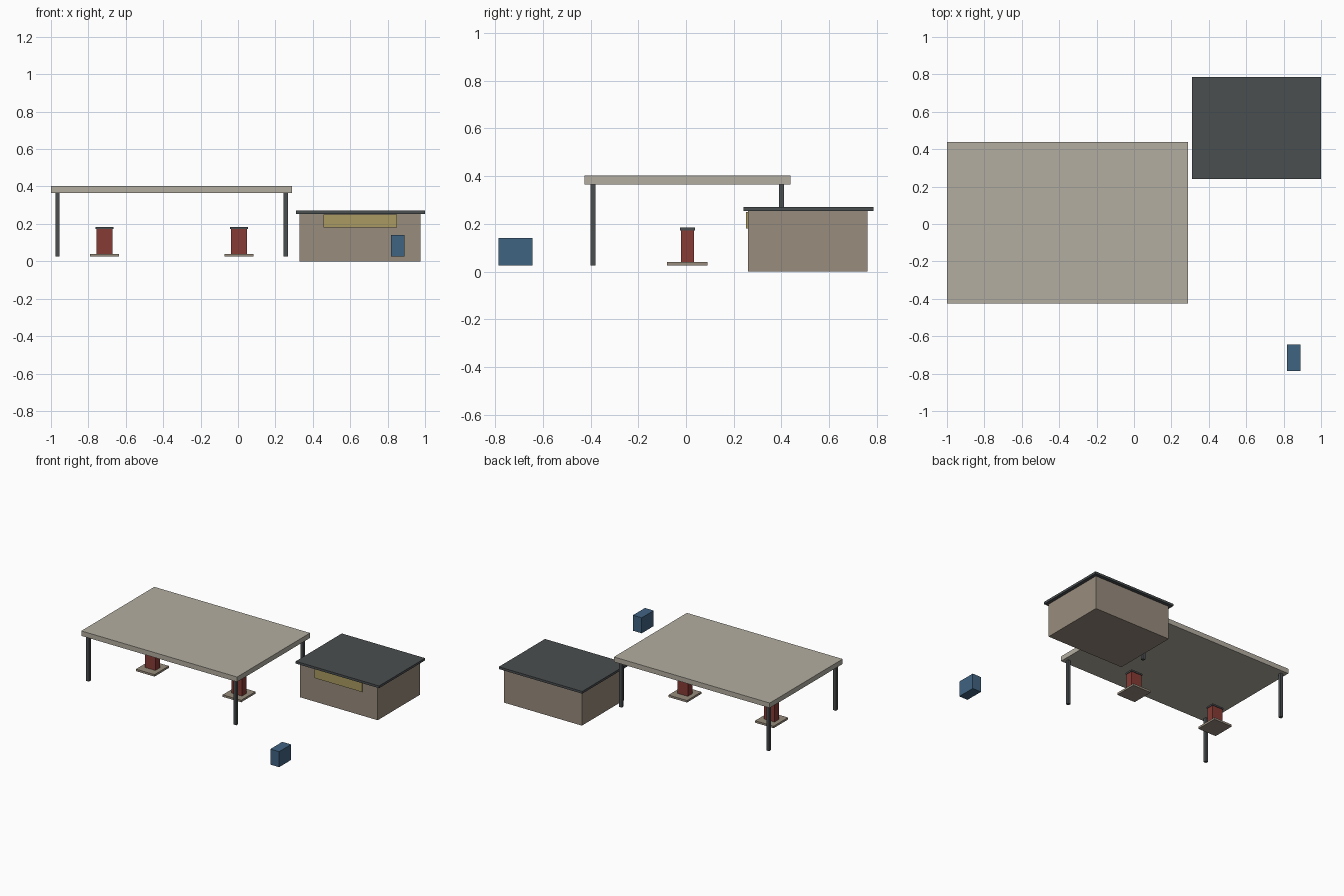
import bpy
import bmesh

cube = bpy.data.objects.get("Cube")
if cube:
    bpy.data.objects.remove(cube, do_unlink=True)


def linear(c):
    c /= 255
    return c / 12.92 if c <= 0.04045 else ((c + 0.055) / 1.055) ** 2.4


def material(name, r, g, b):
    m = bpy.data.materials.new(name)
    m.use_nodes = True
    color = (linear(r), linear(g), linear(b), 1)
    m.diffuse_color = color
    m.node_tree.nodes["Principled BSDF"].inputs["Base Color"].default_value = color
    return m


pale = material("pale_canopy", 179, 174, 161)
tan = material("tan_wall", 152, 140, 125)
slate = material("dark_slate", 74, 78, 80)
red = material("pump_red", 134, 59, 53)
blue = material("box_blue", 64, 99, 130)
yellow = material("sign_yellow", 170, 155, 98)


def box(name, x, y, z, mat):
    """Box spanning the given (low, high) ranges."""
    bm = bmesh.new()
    bmesh.ops.create_cube(bm, size=1)
    for v in bm.verts:
        v.co = [lo + (c + 0.5) * (hi - lo) for c, (lo, hi) in zip(v.co, (x, y, z))]
    mesh = bpy.data.meshes.new(name)
    bm.to_mesh(mesh)
    bm.free()
    mesh.materials.append(mat)
    obj = bpy.data.objects.new(name, mesh)
    bpy.context.collection.objects.link(obj)
    return obj


def around(center, width):
    return (center - width / 2, center + width / 2)


GROUND = 0.025

# Canopy slab and its four posts
box("canopy", (-1, 0.29), (-0.425, 0.438), (0.365, 0.402), pale)
for side, x in (("right", -0.965), ("left", 0.255)):
    for end, y in (("front", -0.39), ("back", 0.40)):
        box(f"{end}_{side}_post", around(x, 0.022), around(y, 0.022),
            (GROUND, 0.365), slate)

# Pumps on their islands
for side, x in (("right", -0.713), ("left", 0.005)):
    y = 0.006
    box(f"{side}_island", around(x, 0.154), around(y, 0.17), (GROUND, 0.04), tan)
    box(f"{side}_pump", around(x, 0.086), around(y, 0.054), (0.04, 0.172), red)
    box(f"{side}_pump_cap", around(x, 0.096), around(y, 0.063), (0.172, 0.184), slate)

# Shop building with overhanging roof and front sign
box("shop_walls", (0.33, 0.975), (0.26, 0.76), (0, 0.254), tan)
box("shop_roof", (0.31, 1), (0.24, 0.785), (0.254, 0.271), slate)
box("shop_sign", (0.457, 0.85), (0.251, 0.26), (0.181, 0.25), yellow)

# Free-standing service box
box("service_box", (0.817, 0.89), (-0.785, -0.643), (GROUND, 0.141), blue)
